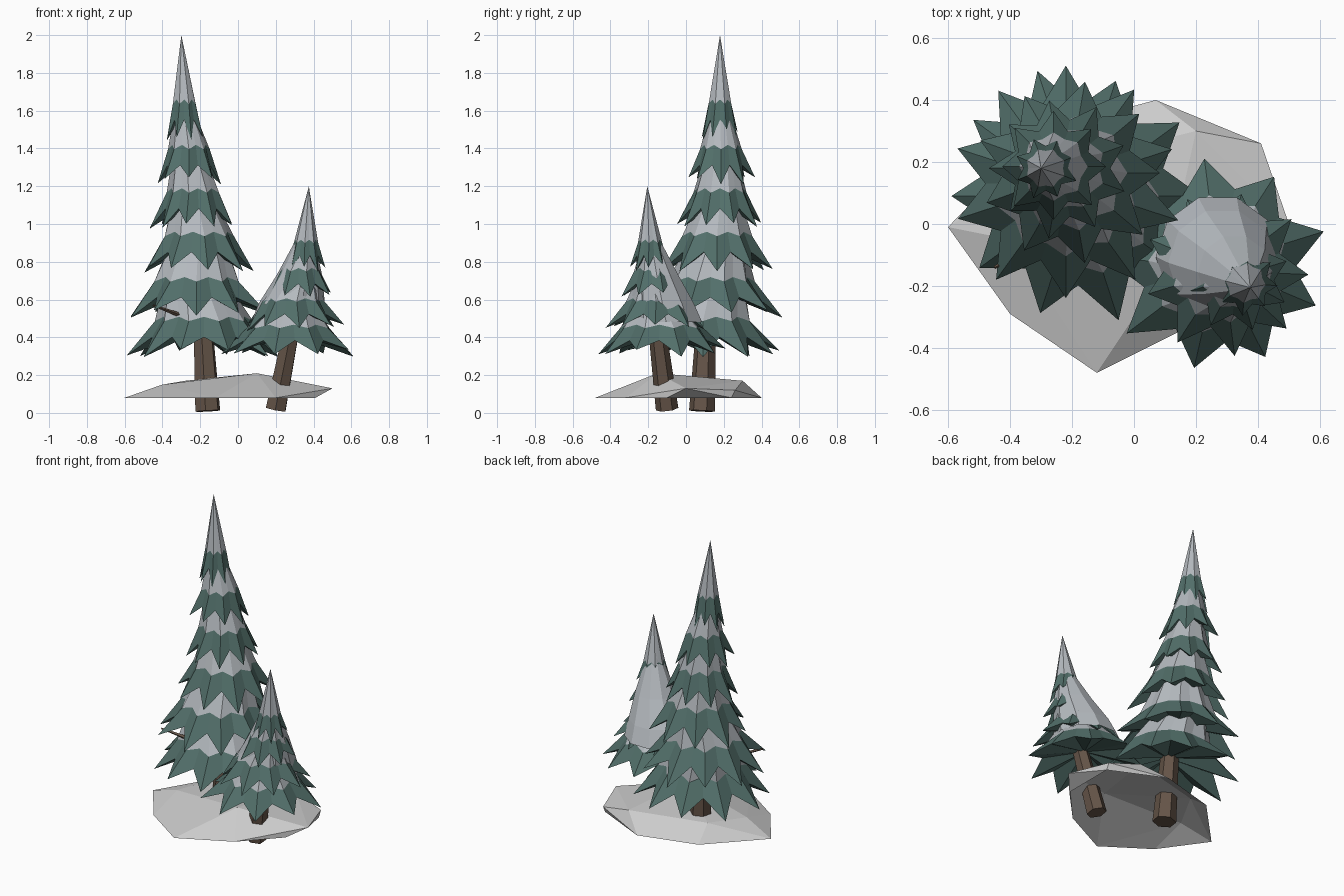
import bpy, bmesh, math, random
from mathutils import Vector

if "Cube" in bpy.data.objects:
    bpy.data.objects.remove(bpy.data.objects["Cube"])

random.seed(4)


def material(name, rgb):
    m = bpy.data.materials.new(name)
    m.diffuse_color = (*rgb, 1)
    m.use_nodes = True
    m.node_tree.nodes["Principled BSDF"].inputs["Base Color"].default_value = m.diffuse_color
    return m


GREEN = material("needles", (0.085, 0.16, 0.145))
SNOW = material("snow", (0.46, 0.49, 0.52))
BARK = material("bark", (0.13, 0.09, 0.065))


def finish(name, bm, mats=()):
    bmesh.ops.recalc_face_normals(bm, faces=bm.faces)
    me = bpy.data.meshes.new(name)
    bm.to_mesh(me)
    bm.free()
    for m in mats:
        me.materials.append(m)
    ob = bpy.data.objects.new(name, me)
    bpy.context.collection.objects.link(ob)
    return ob


def bridge(bm, a, b, mat):
    n = len(a)
    for i in range(n):
        j = (i + 1) % n
        bm.faces.new((a[i], a[j], b[j], b[i])).material_index = mat


def fan(bm, ring, point, mat):
    v = bm.verts.new(point)
    n = len(ring)
    for i in range(n):
        bm.faces.new((ring[i], ring[(i + 1) % n], v)).material_index = mat


def tier(name, centre, z, r, band, tips, phase, top, top_r):
    """Star-edged skirt: snowy upper cone, green fringe, hollow-looking underside."""
    cx, cy = centre
    n = tips * 2
    bm = bmesh.new()
    fringe, mid, upper = [], [], []
    for i in range(n):
        a = phase + math.tau * i / n
        tip = i % 2 == 0
        c, s = math.cos(a), math.sin(a)
        fr = r * (random.uniform(0.97, 1.07) if tip else 0.72)
        fz = z + (random.uniform(-0.03, 0.02) if tip else band * 0.45)
        mr = r * (0.65 if tip else 0.56)
        mz = z + band * (0.92 if tip else 1.05)
        fringe.append(bm.verts.new((cx + fr * c, cy + fr * s, fz)))
        mid.append(bm.verts.new((cx + mr * c, cy + mr * s, mz)))
        if top_r:
            upper.append(bm.verts.new((top[0] + top_r * c, top[1] + top_r * s, top[2])))
    bridge(bm, fringe, mid, 0)
    if top_r:
        bridge(bm, mid, upper, 1)
        fan(bm, upper, top, 1)
    else:
        fan(bm, mid, top, 1)
    fan(bm, fringe, (cx, cy, z + band * 0.7), 0)
    finish(name, bm, (GREEN, SNOW))


def tree(name, tiers, band, tips, phase, apex):
    for k, (x, y, z, r) in enumerate(tiers):
        if k == len(tiers) - 1:
            top, top_r = apex, 0
        else:
            nx, ny, nz, nr = tiers[k + 1]
            top, top_r = (nx, ny, nz + band * 0.75), nr * 0.5
        n = max(6, tips - k // 2)
        tier(f"{name}_tier_{k + 1}", (x, y), z, r, band, n,
             phase + k * math.pi / n, top, top_r)


def rod(name, p, q, r1, r2, sides=6):
    p, q = Vector(p), Vector(q)
    bm = bmesh.new()
    bmesh.ops.create_cone(bm, cap_ends=True, segments=sides, radius1=r1,
                          radius2=r2, depth=(q - p).length)
    ob = finish(name, bm, (BARK,))
    ob.rotation_mode = 'QUATERNION'
    ob.rotation_quaternion = (q - p).to_track_quat('Z', 'Y')
    ob.location = (p + q) / 2


# Tall tree
tree("tall_tree", [(-0.18, 0.09, 0.32, 0.40), (-0.22, 0.13, 0.53, 0.36),
                   (-0.21, 0.165, 0.77, 0.29), (-0.235, 0.18, 1.0, 0.22),
                   (-0.26, 0.185, 1.23, 0.17), (-0.285, 0.18, 1.47, 0.10)],
     0.18, 10, 0, (-0.30, 0.18, 2.0))
rod("tall_tree_trunk", (-0.16, 0.085, 0.01), (-0.19, 0.11, 0.55), 0.07, 0.05)
rod("tall_tree_twig", (-0.30, -0.07, 0.515), (-0.45, -0.14, 0.57), 0.013, 0.005, 4)

# Small leaning tree
tree("small_tree", [(0.27, -0.13, 0.32, 0.345), (0.29, -0.15, 0.46, 0.26),
                    (0.33, -0.17, 0.62, 0.17), (0.36, -0.19, 0.77, 0.10)],
     0.14, 9, 0.3, (0.375, -0.205, 1.2))
rod("small_tree_trunk", (0.2, -0.1, 0.02), (0.295, -0.16, 0.5), 0.06, 0.045)

# Snow drift over the small tree's back-left flank
bm = bmesh.new()
rings = []
for x, y, z, r in [(0.27, -0.105, 0.48, 0.20), (0.285, -0.125, 0.58, 0.175),
                   (0.325, -0.155, 0.73, 0.12), (0.355, -0.185, 0.91, 0.052)]:
    rings.append([bm.verts.new((x + r * math.cos(math.tau * i / 10),
                                y + r * math.sin(math.tau * i / 10), z)) for i in range(10)])
for a, b in zip(rings, rings[1:]):
    bridge(bm, a, b, 0)
fan(bm, rings[-1], (0.375, -0.205, 1.19), 0)
finish("small_tree_snow_drift", bm, (SNOW,))

# Faceted snow mound, an open shell underneath
bm = bmesh.new()
base = [(-0.6, -0.01), (-0.4, -0.29), (-0.12, -0.48), (0.2, -0.32), (0.41, -0.1),
        (0.41, 0.24), (0.07, 0.4), (-0.3, 0.3)]
crown = [(-0.4, -0.05, 0.15), (0.1, -0.15, 0.21), (0.2, 0.3, 0.17),
         (0.5, 0.0, 0.13), (0.41, 0.26, 0.12), (-0.28, 0.18, 0.17)]
for p in [(x, y, 0.08) for x, y in base] + crown:
    bm.verts.new(p)
bmesh.ops.convex_hull(bm, input=bm.verts)
bottom = [f for f in bm.faces if all(v.co.z < 0.081 for v in f.verts)]
bmesh.ops.delete(bm, geom=bottom, context='FACES')
finish("snow_mound", bm)
